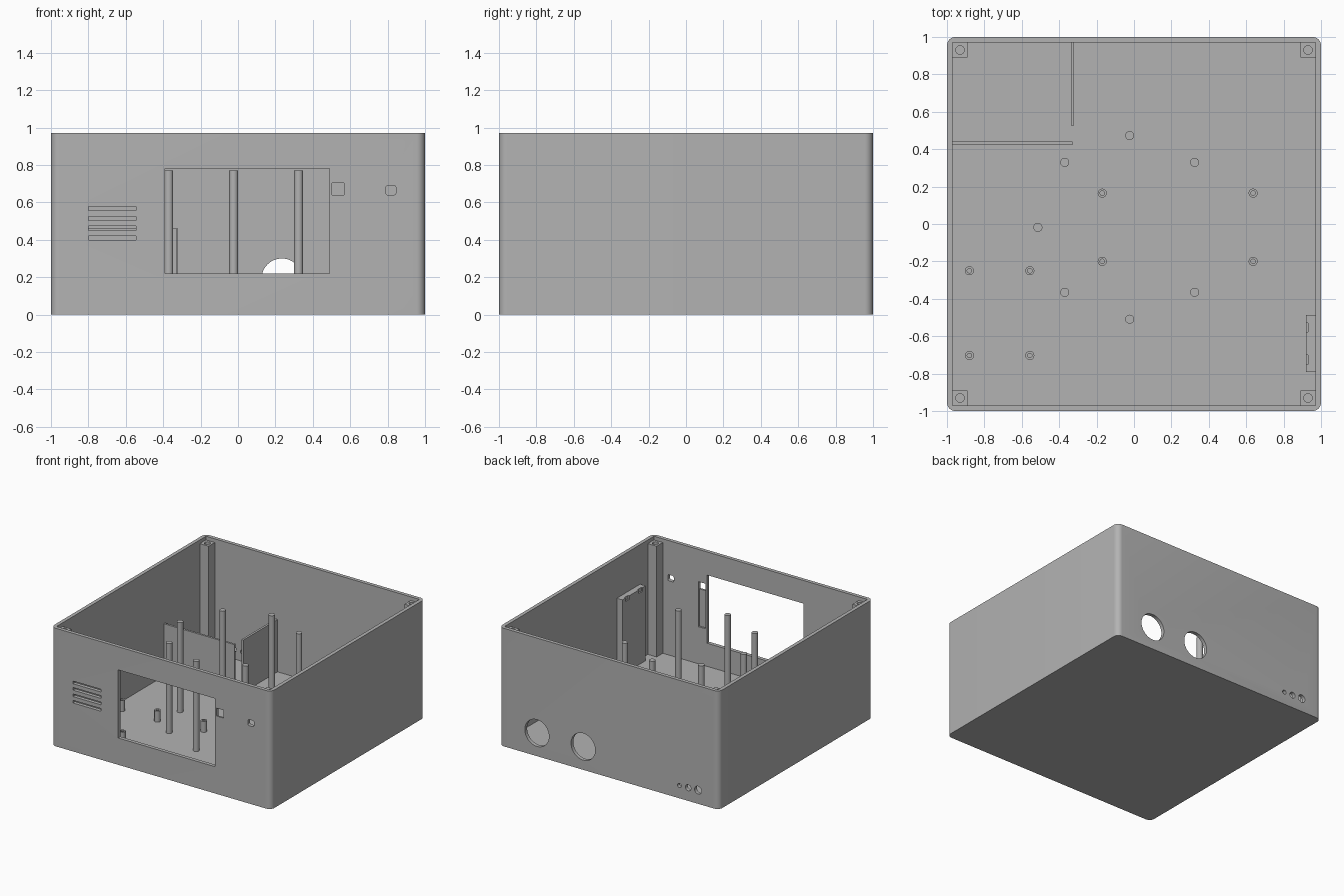
import bpy, bmesh, math
from mathutils import Matrix

if "Cube" in bpy.data.objects:
    bpy.data.objects.remove(bpy.data.objects["Cube"])

grey = bpy.data.materials.new("plain_grey")
grey.use_nodes = True
grey.diffuse_color = (0.45, 0.45, 0.45, 1)
grey.node_tree.nodes["Principled BSDF"].inputs["Base Color"].default_value = (0.45, 0.45, 0.45, 1)

H, WALL, INNER = 0.97, 0.03, 0.97
SINK = 0.004  # how far parts are embedded in the shell


def finish(bm, name):
    mesh = bpy.data.meshes.new(name)
    bm.to_mesh(mesh)
    bm.free()
    mesh.materials.append(grey)
    ob = bpy.data.objects.new(name, mesh)
    bpy.context.collection.objects.link(ob)
    return ob


def box(name, x, y, z, radius=0, axis=2, segments=8):
    """Box from (min, max) ranges, with optional rounded edges along one axis."""
    bm = bmesh.new()
    bmesh.ops.create_cube(bm, size=1)
    for v in bm.verts:
        for i, (lo, hi) in enumerate((x, y, z)):
            v.co[i] = hi if v.co[i] > 0 else lo
    if radius:
        edges = [e for e in bm.edges
                 if abs(e.verts[0].co[axis] - e.verts[1].co[axis]) > 1e-5]
        bmesh.ops.bevel(bm, geom=edges, offset=radius, segments=segments,
                        profile=0.5, affect='EDGES')
    return finish(bm, name)


def cylinder(name, x, y, z, r, depth, along_y=False, sides=32):
    """Cylinder centred on a point, upright or lying along y."""
    bm = bmesh.new()
    m = Matrix.Translation((x, y, z))
    if along_y:
        m = m @ Matrix.Rotation(math.pi / 2, 4, 'X')
    bmesh.ops.create_cone(bm, cap_ends=True, segments=sides, radius1=r,
                          radius2=r, depth=depth, matrix=m)
    return finish(bm, name)


def select(ob):
    bpy.ops.object.select_all(action='DESELECT')
    ob.select_set(True)
    bpy.context.view_layer.objects.active = ob


def cut(ob, *cutters):
    for c in cutters:
        select(ob)
        mod = ob.modifiers.new("cut", 'BOOLEAN')
        mod.operation = 'DIFFERENCE'
        mod.solver = 'EXACT'
        mod.object = c
        bpy.ops.object.modifier_apply(modifier=mod.name)
        bpy.data.objects.remove(c)


def smooth(ob):
    select(ob)
    bpy.ops.object.shade_smooth_by_angle(angle=math.radians(30))


# Open-topped shell
shell = box("shell", (-1, 1), (-1, 1), (0, H), radius=0.045)
cut(shell, box("cavity", (-INNER, INNER), (-INNER, INNER), (WALL, H + 0.1)))

# Front wall: window, vent slots, square and rounded ports, inner pocket
front = (-1.05, -0.95)
cut(shell, box("window", (-0.39, 0.49), front, (0.22, 0.78)))
for i in range(4):
    z = 0.409 + i * 0.0527
    cut(shell, box("slot", (-0.80, -0.545), front, (z - 0.011, z + 0.011)))
cut(shell,
    box("port", (0.503, 0.567), front, (0.64, 0.705)),
    box("round_port", (0.79, 0.845), front, (0.64, 0.69), 0.012, 1, 4),
    box("pocket", (0.503, 0.567), (-0.985, -0.95), (0.335, 0.705)))

# Back wall: two large holes and three small ones
for x, z, r in ((0.655, 0.19, 0.11), (0.235, 0.19, 0.11),
                (-0.64, 0.105, 0.017), (-0.72, 0.108, 0.025), (-0.81, 0.112, 0.032)):
    cut(shell, cylinder("hole", x, 1, z, r, 0.1, True, 48))
smooth(shell)

# Corner screw posts
for sx, sn in ((1, "left"), (-1, "right")):
    for sy, yn in ((-1, "front"), (1, "back")):
        post = box(f"corner_post_{yn}_{sn}",
                   sorted((sx * 0.89, sx * (INNER + SINK))),
                   sorted((sy * 0.89, sy * (INNER + SINK))), (WALL - SINK, 0.94))
        cut(post, cylinder("bore", sx * 0.93, sy * 0.93, 0.94, 0.023, 0.5))
        smooth(post)

# Tall support rods on a ring, with one place left empty
for i in range(1, 8):
    a = i * math.pi / 4
    rod = cylinder(f"support_rod_{i}", -0.023 + 0.491 * math.cos(a),
                   -0.018 + 0.491 * math.sin(a), (0.77 + WALL - SINK) / 2,
                   0.024, 0.77 - WALL + SINK)
    smooth(rod)

# Short hollow standoffs for two boards
spots = [(x, y) for x in (-0.17, 0.637) for y in (-0.2, 0.165)]
spots += [(x, y) for x in (-0.88, -0.557) for y in (-0.703, -0.25)]
for i, (x, y) in enumerate(spots):
    top = 0.12
    so = cylinder(f"standoff_{i + 1}", x, y, (top + WALL - SINK) / 2, 0.024,
                  top - WALL + SINK)
    cut(so, cylinder("bore", x, y, top, 0.012, 0.16, sides=24))
    smooth(so)

# Divider walls in the back corner
box("divider_side", (-INNER - SINK, -0.33), (0.423, 0.44), (WALL - SINK, 0.46))
box("divider_back", (-0.338, -0.32), (0.527, INNER + SINK), (WALL - SINK, 0.46))

# Side mount with two notches in its top edge
mount = box("side_mount", (0.92, INNER + SINK), (-0.79, -0.487), (WALL - SINK, 0.645))
for y in (-0.725, -0.553):
    cut(mount, box("notch", (0.9, 0.931), (y - 0.025, y + 0.025), (0.615, 0.7)))
bpy.ops.object.select_all(action='DESELECT')
